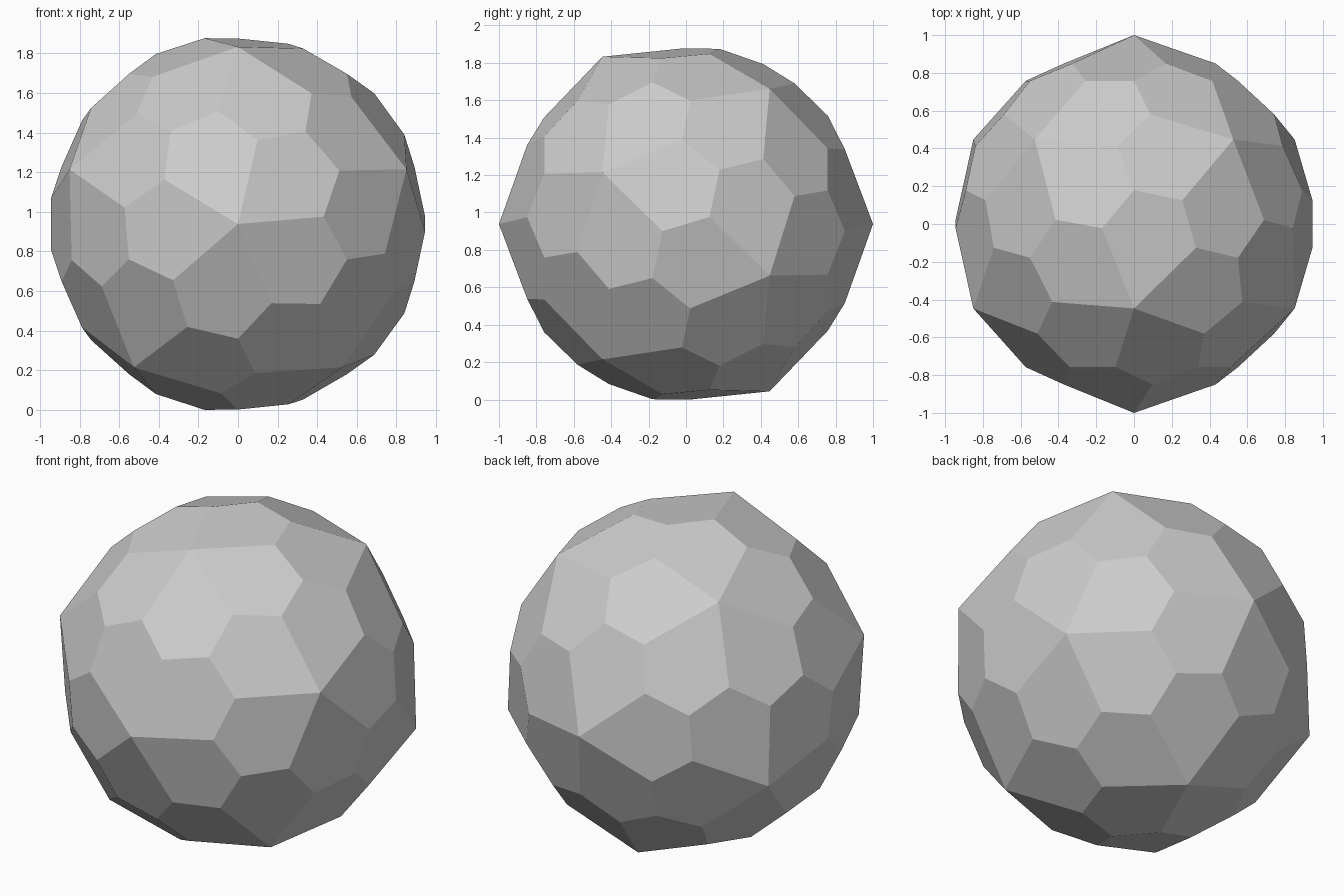
import bpy, bmesh
from math import radians, sin, cos, sqrt
from mathutils import Vector, Matrix

if "Cube" in bpy.data.objects:
    bpy.data.objects.remove(bpy.data.objects["Cube"])

TILT = radians(23.24)          # face normal away from the five-fold axis
TWIST = radians(36 - 13.106)   # chiral twist of the five faces round each axis


def hull(points, merge):
    bm = bmesh.new()
    for p in points:
        bm.verts.new(p)
    bmesh.ops.remove_doubles(bm, verts=bm.verts[:], dist=merge)
    bmesh.ops.convex_hull(bm, input=bm.verts[:])
    bm.normal_update()
    return bm


# Twelve five-fold corners: two poles on y and two rings of five
corners = [Vector((0, -1, 0)), Vector((0, 1, 0))]
for side in (-1, 1):
    for k in range(5):
        a = radians(-90 * side + 72 * k)
        corners.append(Vector((2 * cos(a), side, 2 * sin(a))) / sqrt(5))

# Sixty face normals, five twisted round each corner
normals = []
for v in corners:
    ref = next(c for c in corners if 0.3 < c.dot(v) < 0.6)
    t = (ref - v * ref.dot(v)).normalized()
    for k in range(5):
        d = Matrix.Rotation(TWIST + k * radians(72), 3, v) @ t
        normals.append(v * cos(TILT) + d * sin(TILT))

# Polar dual: each facet of the normals' hull becomes one corner of the solid
seed = hull(normals, 1e-5)
points = [f.normal * cos(TILT) / f.normal.dot(f.verts[0].co) for f in seed.faces]
seed.free()
bm = hull(points, 1e-3)
bmesh.ops.dissolve_limit(bm, angle_limit=radians(5), verts=bm.verts[:], edges=bm.edges[:])
bmesh.ops.recalc_face_normals(bm, faces=bm.faces[:])

# Stand it on the ground
low = min(v.co.z for v in bm.verts)
bmesh.ops.translate(bm, verts=bm.verts[:], vec=(0, 0, -low))

mesh = bpy.data.meshes.new("faceted_ball")
bm.to_mesh(mesh)
bm.free()
bpy.context.collection.objects.link(bpy.data.objects.new("faceted_ball", mesh))
